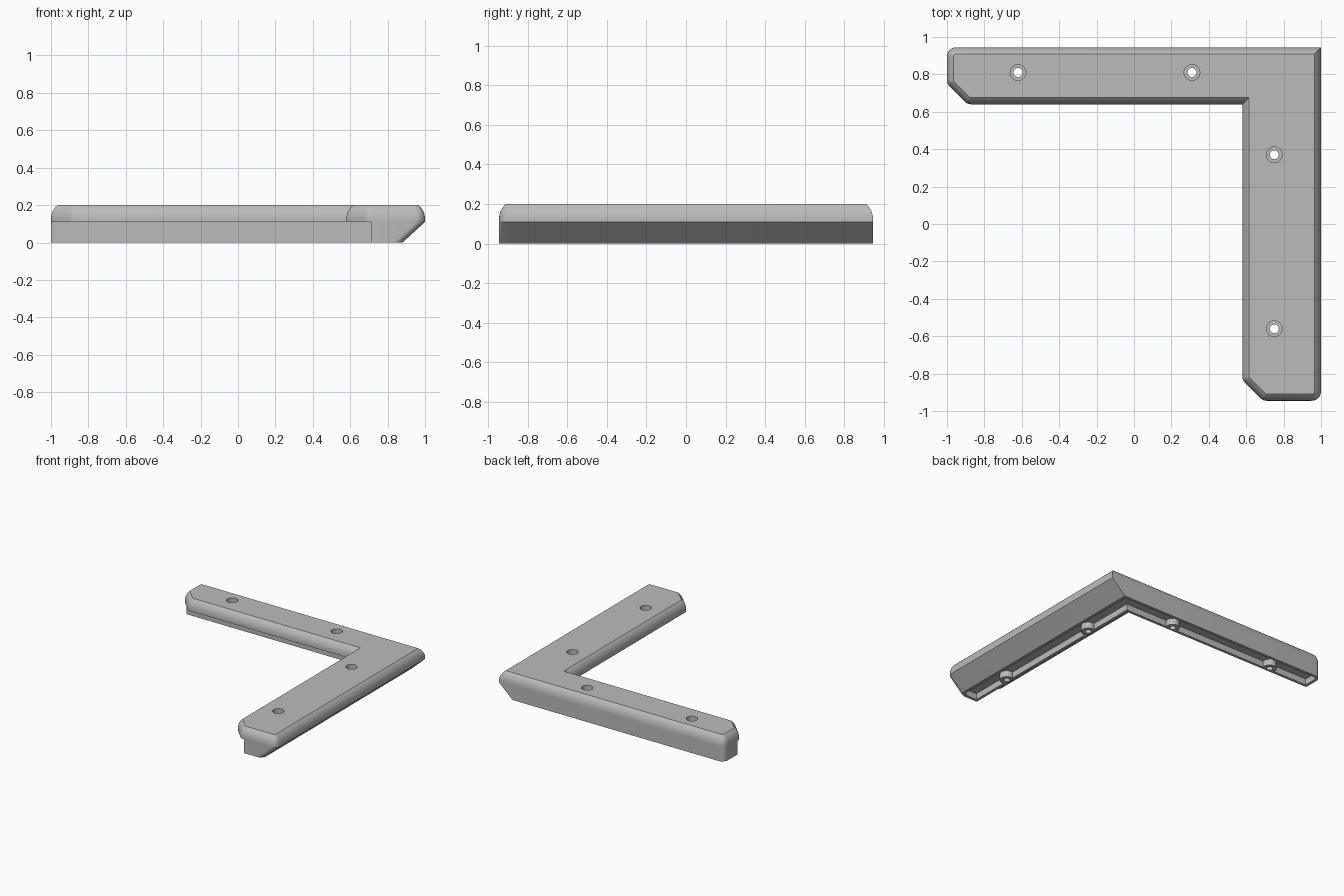
import bpy
import bmesh
import math
from mathutils import Vector

cube = bpy.data.objects.get("Cube")
if cube:
    bpy.data.objects.remove(cube, do_unlink=True)

W, D = 1.0, 0.945            # half extents
INNER_X, INNER_Y = 0.58, 0.64   # inside corner of the plate
STEP = 0.135                 # overhang of the plate over the base
MID, TOP = 0.11, 0.2         # base height, total height
SLOPE = 0.12                 # undercut of the outer side
HOLES = [(-0.62, 0.81), (0.31, 0.81), (0.75, 0.37), (0.75, -0.56)]

grey = bpy.data.materials.new("grey_plastic")
grey.use_nodes = True
colour = (0.5, 0.5, 0.5, 1)
grey.diffuse_color = colour
grey.node_tree.nodes["Principled BSDF"].inputs["Base Color"].default_value = colour


def rounded(corners, steps=6):
    """Outline from (x, y, radius) corners."""
    pts = []
    n = len(corners)
    for i, (x, y, r) in enumerate(corners):
        p = Vector((x, y))
        if r == 0:
            pts.append(p)
            continue
        a = (Vector(corners[i - 1][:2]) - p).normalized()
        b = (Vector(corners[(i + 1) % n][:2]) - p).normalized()
        half = a.angle(b) / 2
        centre = p + (a + b).normalized() * (r / math.sin(half))
        start = p + a * (r / math.tan(half)) - centre
        end = p + b * (r / math.tan(half)) - centre
        sweep = start.angle_signed(end)
        for k in range(steps + 1):
            t = -sweep * k / steps
            c, s = math.cos(t), math.sin(t)
            pts.append(centre + Vector((start.x * c - start.y * s, start.x * s + start.y * c)))
    return pts


def inset(pts, d):
    """Mitred inset of a counter-clockwise outline."""
    out = []
    for i, p in enumerate(pts):
        e1 = (p - pts[i - 1]).normalized()
        e2 = (pts[(i + 1) % len(pts)] - p).normalized()
        n1, n2 = Vector((-e1.y, e1.x)), Vector((-e2.y, e2.x))
        out.append(p + (n1 + n2) * (d / (1 + n1.dot(n2))))
    return out


def loft(name, rings):
    """Solid from (outline, z) rings, bottom to top."""
    bm = bmesh.new()
    loops = [[bm.verts.new((p.x, p.y, z)) for p in pts] for pts, z in rings]
    for low, high in zip(loops, loops[1:]):
        for i in range(len(low)):
            j = (i + 1) % len(low)
            bm.faces.new((low[i], low[j], high[j], high[i]))
    bm.faces.new(loops[0][::-1])
    bm.faces.new(loops[-1])
    bmesh.ops.recalc_face_normals(bm, faces=bm.faces)
    mesh = bpy.data.meshes.new(name)
    bm.to_mesh(mesh)
    bm.free()
    obj = bpy.data.objects.new(name, mesh)
    bpy.context.collection.objects.link(obj)
    return obj


def post(name, x, y, r, z0, z1):
    ring = [Vector((x + r * math.cos(a), y + r * math.sin(a)))
            for a in (math.tau * k / 32 for k in range(32))]
    return loft(name, [(ring, z0), (ring, z1)])


def combine(target, tool, operation):
    """Apply a boolean and discard the tool."""
    mod = target.modifiers.new(operation.lower(), "BOOLEAN")
    mod.object, mod.operation, mod.solver = tool, operation, "EXACT"
    bpy.context.view_layer.objects.active = target
    bpy.ops.object.modifier_apply(modifier=mod.name)
    bpy.data.objects.remove(tool, do_unlink=True)


# Upper plate: L outline with clipped arm tips and a rounded upper edge
CLIP = 0.11
plate = rounded([
    (W, D, 0), (-W, D, 0.05), (-W, INNER_Y + CLIP, 0.045),
    (-W + CLIP, INNER_Y, 0.045), (INNER_X, INNER_Y, 0),
    (INNER_X, -D + CLIP, 0.045), (INNER_X + CLIP, -D, 0.045), (W, -D, 0.05)])
EDGE, RISE = 0.035, TOP - 0.125
rings = [(plate, MID)]
for k in range(7):
    t = math.radians(55) * k / 6
    d = EDGE * (1 - math.cos(t)) / (1 - math.cos(math.radians(55)))
    z = TOP - RISE + RISE * math.sin(t) / math.sin(math.radians(55))
    rings.append((inset(plate, d), z))
bracket = loft("corner_bracket", rings)

# Lower base: narrower L, undercut along the outer +x side
base_x, base_y = INNER_X + STEP, INNER_Y + STEP
upper = rounded([(W, D, 0), (-W, D, 0.05), (-W, base_y, 0),
                 (base_x, base_y, 0), (base_x, -D, 0), (W, -D, 0.05)])
lower = [p - Vector((SLOPE, 0)) if p.x > 0.9 else p for p in upper]
combine(bracket, loft("base", [(lower, 0), (upper, MID)]), "UNION")

# Shallow pocket in the underside, leaving a rim and screw bosses
floor = inset(lower, 0.022)
pocket = loft("pocket", [(floor, -0.05), (floor, 0.05)])
for x, y in HOLES:
    combine(pocket, post("boss", x, y, 0.052, -0.1, 0.1), "DIFFERENCE")
combine(bracket, pocket, "DIFFERENCE")

# Counterbored screw holes
for x, y in HOLES:
    combine(bracket, post("screw_hole", x, y, 0.024, -0.1, 0.3), "DIFFERENCE")
    combine(bracket, post("screw_head", x, y, 0.042, 0.13, 0.3), "DIFFERENCE")

bracket.data.materials.clear()
bracket.data.materials.append(grey)
bpy.ops.object.select_all(action="DESELECT")
bracket.select_set(True)
bpy.context.view_layer.objects.active = bracket
bpy.ops.object.shade_smooth_by_angle(angle=math.radians(30))
